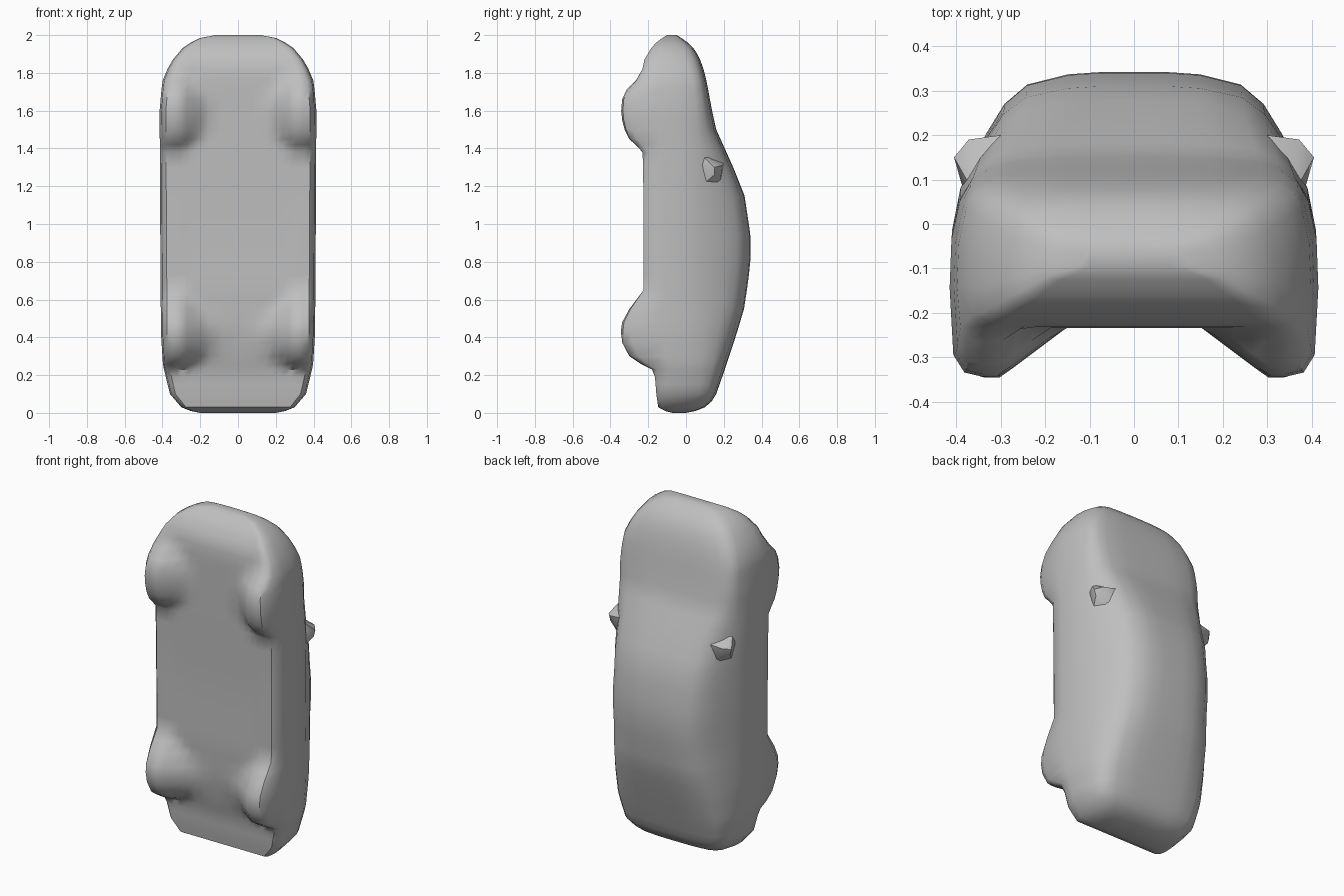
import bpy, bmesh
from mathutils import Vector

cube = bpy.data.objects.get("Cube")
if cube:
    bpy.data.objects.remove(cube)

grey = bpy.data.materials.new("plain grey")
grey.use_nodes = True
grey.diffuse_color = (0.52, 0.52, 0.52, 1)
grey.node_tree.nodes["Principled BSDF"].inputs["Base Color"].default_value = (0.52, 0.52, 0.52, 1)


def curve(points, z):
    """Piecewise linear value of a (z, value) profile."""
    if z <= points[0][0]:
        return points[0][1]
    for (a, u), (b, v) in zip(points, points[1:]):
        if z <= b:
            return u + (v - u) * (z - a) / (b - a)
    return points[-1][1]


# The car stands on its tail: z runs from tail to nose, +y is the roof side
HALF_WIDTH = [(0, .20), (.01, .25), (.03, .30), (.1, .36), (.25, .397), (.42, .408),
              (1.0, .412), (1.6, .415), (1.75, .402), (1.8, .385), (1.87, .345),
              (1.93, .295), (1.96, .25), (1.985, .20), (2, .12)]
BELLY = [(0, -.07), (.01, -.11), (.03, -.147), (.1, -.157), (.2, -.165), (.3, -.19),
         (.45, -.215), (.65, -.225), (1.0, -.222), (1.4, -.23), (1.8, -.235),
         (1.87, -.22), (1.93, -.185), (1.97, -.15), (2, -.10)]
WAIST = [(0, -.02), (.05, .03), (.1, .07), (.4, .09), (1.3, .08), (1.5, .06),
         (1.75, .04), (1.85, .01), (1.92, -.02), (1.97, -.05), (2, -.07)]
TOP = [(0, .0), (.01, .05), (.03, .10), (.06, .135), (.1, .16), (.2, .195), (.4, .262),
       (.55, .307), (.7, .33), (.82, .342), (.95, .34), (1.15, .31), (1.3, .25),
       (1.4, .205), (1.5, .16), (1.6, .138), (1.75, .11), (1.85, .085), (1.92, .05),
       (1.97, 0), (2, -.05)]
CABIN = [(0, 0), (.2, .1), (.45, .6), (.7, 1), (1.1, 1), (1.3, .8), (1.5, .3), (1.65, 0)]
WHEELS = [(.19, -.16), (.23, -.18), (.26, -.24), (.3, -.30), (.37, -.337), (.43, -.345),
          (.48, -.338), (.55, -.30), (.65, -.225), (1.38, -.225), (1.45, -.30),
          (1.52, -.335), (1.6, -.343), (1.66, -.338), (1.71, -.315), (1.76, -.265),
          (1.82, -.235)]
STATIONS = [0, .01, .03, .06, .1, .15, .19, .23, .26, .3, .37, .43, .48, .55, .6, .65,
            .73, .82, .95, 1.05, 1.15, 1.23, 1.3, 1.38, 1.42, 1.45, 1.5, 1.55, 1.6,
            1.66, 1.71, 1.76, 1.82, 1.87, 1.9, 1.93, 1.96, 1.985, 2]


def half_section(z):
    """Points from belly centre round the left side to roof centre."""
    w, yb, yk, yt, c = (curve(p, z) for p in (HALF_WIDTH, BELLY, WAIST, TOP, CABIN))
    depth = max(0, yb - curve(WHEELS, z)) if .19 < z < 1.82 else 0
    pts = []
    # Belly, bulging into the wheels
    for f in (0, .2, .37, .47, .57, .66, .74, .83, .92):
        x = f * w
        bump = max(0, depth - .75 * max(0, .30 - x))
        if f > .9:
            bump = depth * .92
        pts.append((x, yb - bump))
    # Flanks
    for f, t, k in ((.98, .1, .82), (1, .35, .1), (.99, .7, 0), (.945, 1, 0)):
        pts.append((f * w, yb + t * (yk - yb) - k * depth))
    # Glasshouse, or bonnet and boot where the cabin factor is low
    for f0, f1, t in ((.90, .81, .46), (.82, .71, .72), (.70, .585, .89), (.42, .36, .98),
                      (.2, .18, 1), (0, 0, 1)):
        pts.append(((f0 + (f1 - f0) * c) * w, yk + t * (yt - yk)))
    return pts


def finish(name, bm):
    bmesh.ops.recalc_face_normals(bm, faces=bm.faces)
    mesh = bpy.data.meshes.new(name)
    bm.to_mesh(mesh)
    bm.free()
    mesh.materials.append(grey)
    obj = bpy.data.objects.new(name, mesh)
    bpy.context.collection.objects.link(obj)
    bpy.ops.object.select_all(action='DESELECT')
    obj.select_set(True)
    bpy.context.view_layer.objects.active = obj
    bpy.ops.object.shade_smooth_by_angle(angle=0.75)
    return obj


# Car body with wheels: a loft through the stations
bm = bmesh.new()
rings = []
for z in STATIONS:
    half = half_section(z)
    outline = half + [(-x, y) for x, y in reversed(half[1:-1])]
    rings.append([bm.verts.new((x, y, z)) for x, y in outline])
n = len(rings[0])
for low, high in zip(rings, rings[1:]):
    for i in range(n):
        j = (i + 1) % n
        bm.faces.new((low[i], low[j], high[j], high[i]))
bm.faces.new(rings[0])
bm.faces.new(rings[-1])
finish("car_body", bm)

# Door mirrors: small wedges on the flanks
MIRROR = [(.36, .07, 1.38), (.30, .20, 1.32), (.36, .08, 1.20), (.31, .18, 1.20),
          (.372, .19, 1.31), (.405, .15, 1.30), (.388, .09, 1.31), (.395, .15, 1.26)]
for side, name in ((1, "left_mirror"), (-1, "right_mirror")):
    bm = bmesh.new()
    for x, y, z in MIRROR:
        bm.verts.new(Vector((side * x, y, z)))
    hull = bmesh.ops.convex_hull(bm, input=bm.verts)
    loose = {v for v in hull["geom_interior"] if isinstance(v, bmesh.types.BMVert)}
    bmesh.ops.delete(bm, geom=list(loose), context='VERTS')
    finish(name, bm)
